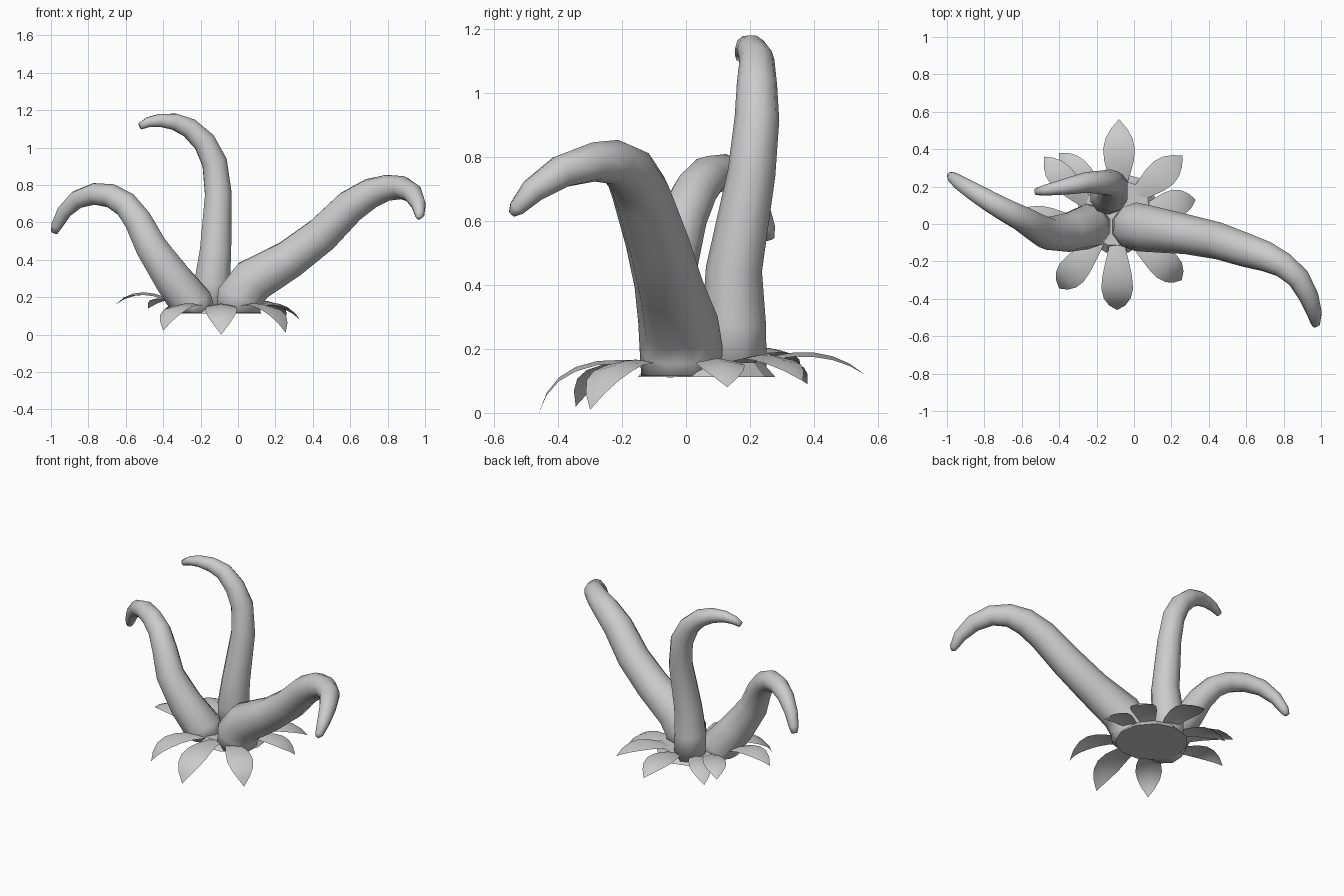
import bpy, bmesh, math
from mathutils import Vector


def finish(name, bm, smooth=True):
    bmesh.ops.recalc_face_normals(bm, faces=bm.faces)
    me = bpy.data.meshes.new(name)
    bm.to_mesh(me)
    bm.free()
    for p in me.polygons:
        p.use_smooth = smooth
    ob = bpy.data.objects.new(name, me)
    bpy.context.scene.collection.objects.link(ob)
    return ob


def tentacle(name, path, sides=10):
    """Tapered tube through (x, y, z, radius) points, capped at both ends."""
    pts = [Vector(p[:3]) for p in path]
    bm = bmesh.new()
    rings, side = [], Vector((0, 1, 0))
    for i, p in enumerate(pts):
        if i == 0:
            t = Vector((0, 0, 1))
        elif i == len(pts) - 1:
            t = (p - pts[i - 1]).normalized()
        else:
            t = ((p - pts[i - 1]).normalized() + (pts[i + 1] - p).normalized()).normalized()
        side = (side - t * side.dot(t)).normalized()
        other = t.cross(side)
        r = path[i][3]
        rings.append([bm.verts.new(p + r * (math.cos(a) * side + math.sin(a) * other))
                      for a in (2 * math.pi * k / sides for k in range(sides))])
    for a, b in zip(rings, rings[1:]):
        for k in range(sides):
            n = (k + 1) % sides
            bm.faces.new((a[k], a[n], b[n], b[k]))
    bm.faces.new(rings[0])
    bm.faces.new(rings[-1])
    return finish(name, bm)


def leaf(name, base, ctrl, tip, width):
    """Single-surface pointed leaf bent along a quadratic curve."""
    base, ctrl, tip = Vector(base), Vector(ctrl), Vector(tip)
    flat = (tip - base)
    across = Vector((-flat.y, flat.x, 0)).normalized()
    profile = [0.45, 0.72, 0.93, 1.0, 0.85, 0.5]
    n = len(profile)
    bm = bmesh.new()
    rows = []
    for i, w in enumerate(profile):
        t = i / n
        c = base * (1 - t) ** 2 + ctrl * 2 * t * (1 - t) + tip * t * t
        off = across * width * w / 2
        drop = Vector((0, 0, -0.014 * w))
        rows.append([bm.verts.new(c - off + drop), bm.verts.new(c), bm.verts.new(c + off + drop)])
    for a, b in zip(rows, rows[1:]):
        for k in range(2):
            bm.faces.new((a[k], a[k + 1], b[k + 1], b[k]))
    end = bm.verts.new(tip)
    for k in range(2):
        bm.faces.new((rows[-1][k], rows[-1][k + 1], end))
    return finish(name, bm)


# Three curling tentacles
tentacle("right_tentacle", [
    (0, -0.015, 0.115, 0.125), (0.01, -0.015, 0.2, 0.13), (0.08, -0.025, 0.29, 0.125),
    (0.28, -0.055, 0.405, 0.107), (0.45, -0.09, 0.535, 0.1), (0.6, -0.14, 0.685, 0.092),
    (0.71, -0.175, 0.755, 0.082), (0.8, -0.22, 0.785, 0.07), (0.88, -0.29, 0.785, 0.062),
    (0.935, -0.39, 0.755, 0.053), (0.965, -0.48, 0.695, 0.04), (0.97, -0.53, 0.64, 0.026),
    (0.965, -0.545, 0.622, 0.012)])
tentacle("left_tentacle", [
    (-0.23, -0.01, 0.115, 0.12), (-0.25, -0.015, 0.17, 0.12), (-0.35, -0.045, 0.3, 0.105),
    (-0.465, -0.05, 0.47, 0.088), (-0.535, -0.01, 0.61, 0.077), (-0.6, 0.03, 0.695, 0.07),
    (-0.68, 0.07, 0.742, 0.064), (-0.77, 0.12, 0.752, 0.058), (-0.86, 0.175, 0.722, 0.05),
    (-0.93, 0.22, 0.655, 0.04), (-0.97, 0.25, 0.58, 0.03), (-0.982, 0.26, 0.545, 0.018)])
tentacle("back_tentacle", [
    (-0.135, 0.155, 0.115, 0.098), (-0.138, 0.15, 0.28, 0.1), (-0.12, 0.15, 0.45, 0.088),
    (-0.105, 0.205, 0.75, 0.075), (-0.125, 0.222, 0.92, 0.07), (-0.18, 0.222, 1.03, 0.063),
    (-0.26, 0.222, 1.105, 0.055), (-0.34, 0.205, 1.138, 0.046), (-0.42, 0.19, 1.145, 0.036),
    (-0.48, 0.18, 1.135, 0.028), (-0.525, 0.172, 1.113, 0.018)])

# Root plate under the tentacles
bm = bmesh.new()
bmesh.ops.create_cone(bm, cap_ends=True, segments=11, radius1=0.22, radius2=0.18, depth=0.045)
bmesh.ops.translate(bm, verts=bm.verts, vec=(-0.09, 0.06, 0.1345))
finish("root_plate", bm, False)

# Ring of leaves: base, bend control, tip, width
leaves = {
    "front_leaf": ((-0.09, -0.1, 0.155), (-0.09, -0.41, 0.21), (-0.09, -0.46, 0.0), 0.17),
    "front_left_leaf": ((-0.19, -0.09, 0.155), (-0.37, -0.3, 0.21), (-0.4, -0.345, 0.02), 0.16),
    "front_right_leaf": ((0.01, -0.09, 0.155), (0.22, -0.26, 0.21), (0.255, -0.3, 0.01), 0.16),
    "right_leaf": ((0.06, 0.07, 0.155), (0.25, 0.12, 0.21), (0.33, 0.13, 0.08), 0.15),
    "back_right_leaf": ((0.01, 0.15, 0.155), (0.18, 0.29, 0.23), (0.26, 0.365, 0.1), 0.16),
    "back_leaf": ((-0.08, 0.2, 0.155), (-0.08, 0.42, 0.24), (-0.08, 0.56, 0.12), 0.17),
    "back_left_leaf": ((-0.17, 0.16, 0.15), (-0.34, 0.32, 0.22), (-0.4, 0.38, 0.09), 0.13),
    "outer_left_leaf": ((-0.25, 0.11, 0.155), (-0.42, 0.28, 0.26), (-0.48, 0.36, 0.14), 0.14),
    "left_leaf": ((-0.3, 0.0, 0.155), (-0.53, 0.02, 0.295), (-0.655, 0.05, 0.16), 0.15),
}
for name, args in leaves.items():
    leaf(name, *args)
